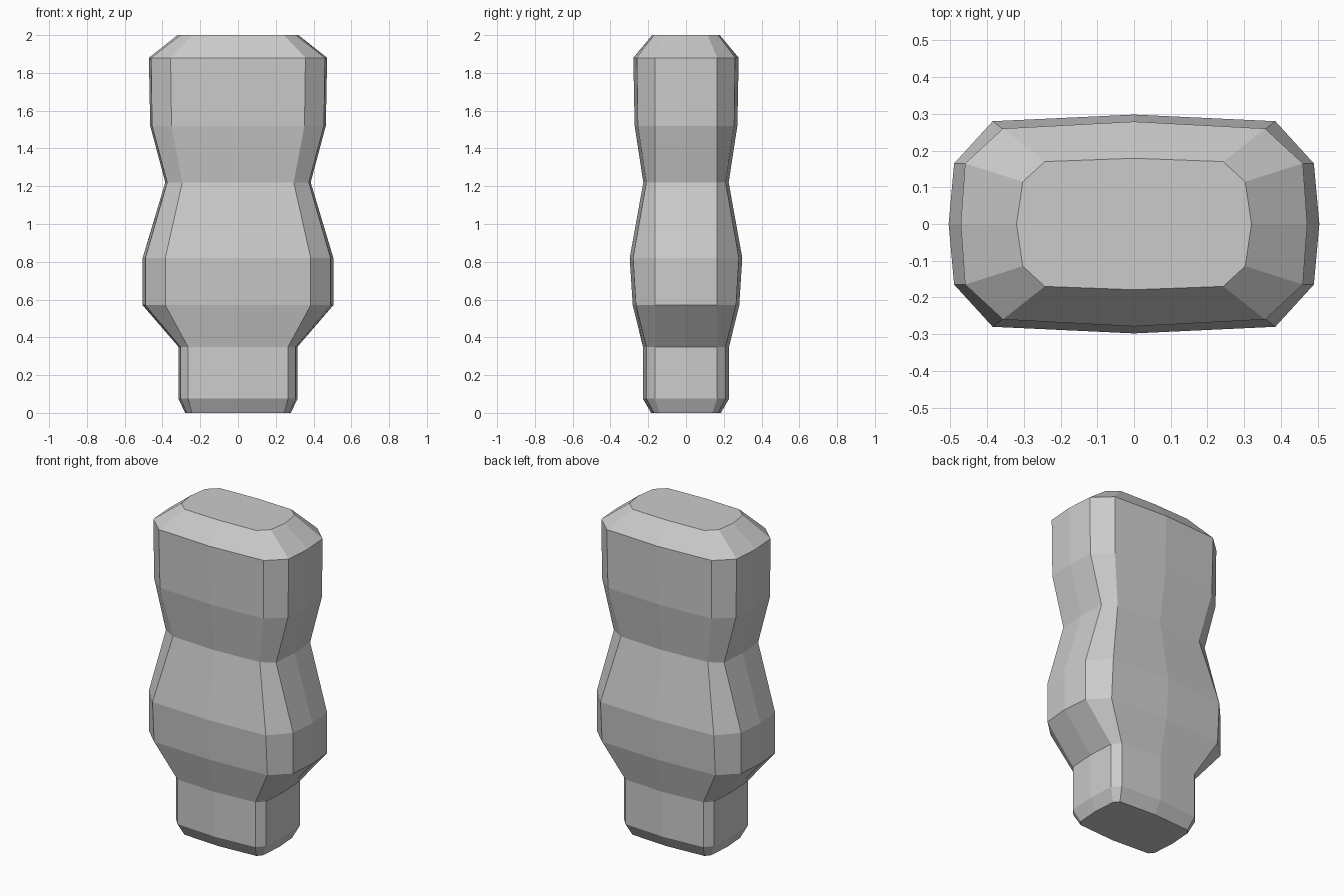
import bpy, bmesh

# Cross-sections: z, side middle x, side corner (x, y), front corner (x, y), front middle y
SECTIONS = [
    (0.00, 0.28, 0.27, 0.14, 0.245, 0.17, 0.185),
    (0.075, 0.315, 0.305, 0.165, 0.265, 0.21, 0.228),
    (0.35, 0.315, 0.305, 0.165, 0.265, 0.21, 0.228),
    (0.57, 0.505, 0.49, 0.165, 0.385, 0.265, 0.282),
    (0.82, 0.505, 0.49, 0.165, 0.385, 0.28, 0.298),
    (1.22, 0.385, 0.375, 0.165, 0.295, 0.21, 0.226),
    (1.52, 0.465, 0.455, 0.165, 0.352, 0.255, 0.272),
    (1.88, 0.472, 0.46, 0.165, 0.357, 0.26, 0.279),
    (2.00, 0.32, 0.303, 0.115, 0.243, 0.17, 0.179),
]


def ring(bm, z, sx, ax, ay, bx, by, fy):
    """Twelve-sided section mirrored in x and y."""
    pts = [(sx, 0), (ax, ay), (bx, by), (0, fy), (-bx, by), (-ax, ay)]
    pts += [(-x, -y) for x, y in pts]
    return [bm.verts.new((x, y, z)) for x, y in pts]


# Body: sections joined by flat faces, capped at both ends
bm = bmesh.new()
rings = [ring(bm, *s) for s in SECTIONS]
for lo, hi in zip(rings, rings[1:]):
    for i in range(12):
        j = (i + 1) % 12
        bm.faces.new((lo[i], lo[j], hi[j], hi[i]))
bm.faces.new(rings[0][::-1])
bm.faces.new(rings[-1])
bmesh.ops.recalc_face_normals(bm, faces=bm.faces)
mesh = bpy.data.meshes.new("body")
bm.to_mesh(mesh)
bm.free()
bpy.context.collection.objects.link(bpy.data.objects.new("body", mesh))
